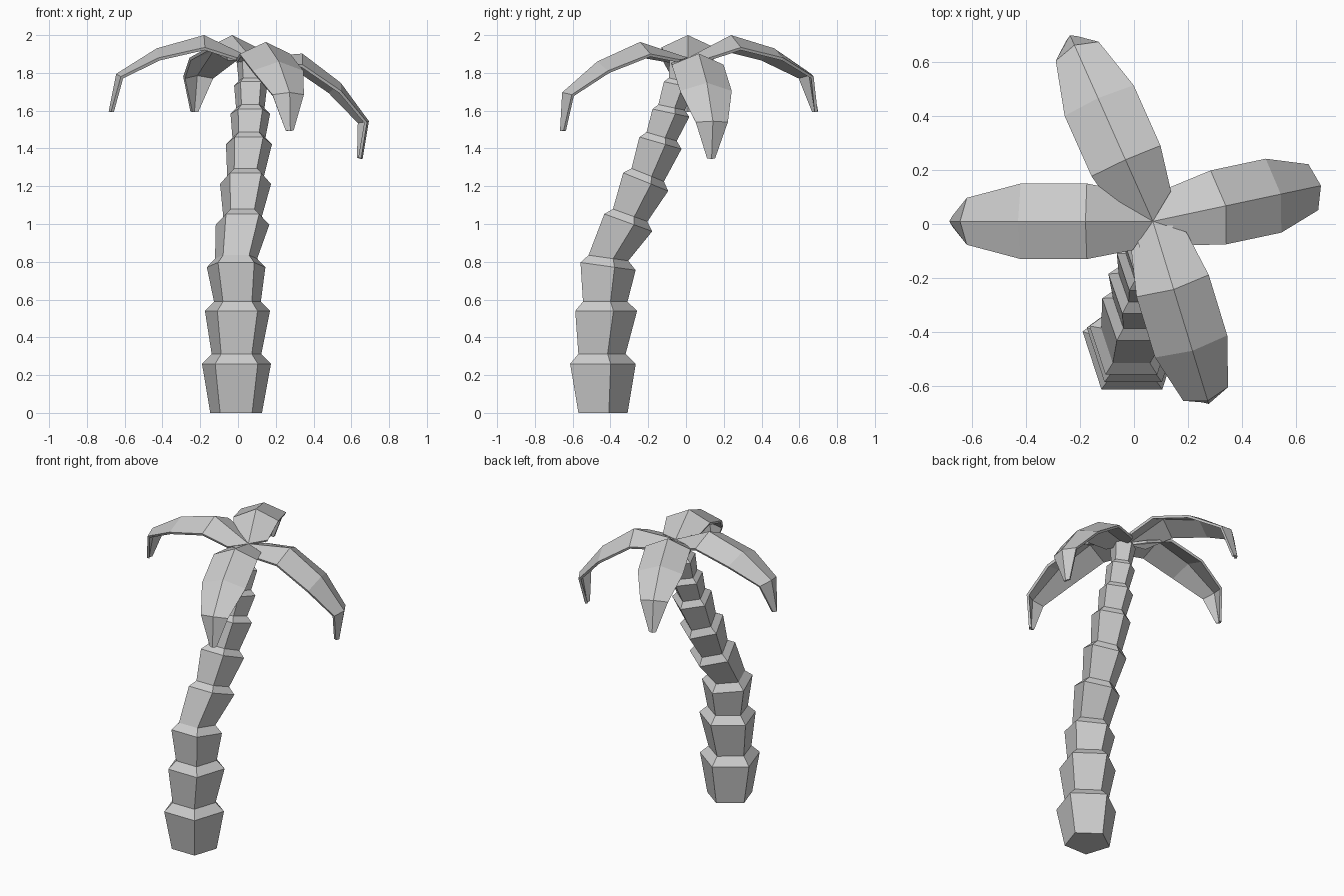
import bpy, bmesh
from math import sin, cos, pi, radians
from mathutils import Matrix, Vector

cube = bpy.data.objects.get("Cube")
if cube:
    bpy.data.objects.remove(cube, do_unlink=True)

grey = bpy.data.materials.new("plain_grey")
grey.use_nodes = True
grey.diffuse_color = (0.6, 0.6, 0.6, 1)
grey.node_tree.nodes["Principled BSDF"].inputs["Base Color"].default_value = (0.6, 0.6, 0.6, 1)


def add_object(name, bm):
    bmesh.ops.recalc_face_normals(bm, faces=bm.faces[:])
    mesh = bpy.data.meshes.new(name)
    bm.to_mesh(mesh)
    bm.free()
    mesh.materials.append(grey)
    obj = bpy.data.objects.new(name, mesh)
    bpy.context.collection.objects.link(obj)
    return obj


# Trunk: five-sided flaring tiers, flat side to the front, leaning back
SIDES = 5


def ring(bm, centre, radius, lean):
    tilt = Matrix.Rotation(-radians(lean), 3, 'X')
    verts = []
    for i in range(SIDES):
        a = pi / 2 + 2 * pi * i / SIDES
        verts.append(bm.verts.new(Vector(centre) + tilt @ Vector((radius * cos(a), radius * sin(a), 0))))
    return verts


# Rim of each tier: x, y, z, radius, lean in degrees
rims = [
    (-0.008, -0.458, 0.26, 0.192, 0),
    (-0.003, -0.44, 0.54, 0.181, 0),
    (-0.01, -0.428, 0.778, 0.163, 8),
    (0.024, -0.319, 1.012, 0.149, 20),
    (0.04, -0.226, 1.228, 0.142, 22),
    (0.058, -0.147, 1.432, 0.128, 16),
    (0.065, -0.09, 1.59, 0.11, 12),
    (0.067, -0.044, 1.738, 0.092, 12),
    (0.07, -0.02, 1.875, 0.083, 8),
]
bm = bmesh.new()
rings = [ring(bm, (-0.01, -0.453, 0), 0.144, 0)]
for x, y, z, r, lean in rims:
    rings.append(ring(bm, (x, y, z), r, lean))
    if z < rims[-1][2]:
        # Narrow neck just above the rim
        step = 0.27 * r
        t = radians(lean)
        rings.append(ring(bm, (x, y + step * sin(t), z + step * cos(t)), 0.72 * r, lean))
for low, high in zip(rings, rings[1:]):
    for i in range(SIDES):
        j = (i + 1) % SIDES
        bm.faces.new((low[i], low[j], high[j], high[i]))
bm.faces.new(rings[0])
bm.faces.new(rings[-1])
add_object("trunk", bm)

# Fronds: arched blades folded along a midrib
ROOT = Vector((0.07, 0.01, 1.88))
midrib = [(0, 0), (0.25, 0.12), (0.5, 0.05), (0.715, -0.085), (0.755, -0.285)]
# Blade edge: distance out, half width, height
edge = [(0.075, 0.107, 0.0), (0.245, 0.14, 0.055), (0.49, 0.14, 0.0),
        (0.69, 0.087, -0.1), (0.742, 0.022, -0.285)]


def add_frond(name, heading, droop):
    bm = bmesh.new()
    rib = [bm.verts.new((x, 0, z)) for x, z in midrib]
    for side in (1, -1):
        rim = [bm.verts.new((x, side * y, z)) for x, y, z in edge]
        for i in range(len(rib) - 1):
            face = [rib[i], rim[i], rim[i + 1], rib[i + 1]]
            bm.faces.new(face[::-side])
    place = (Matrix.Translation(ROOT) @ Matrix.Rotation(radians(heading), 4, 'Z')
             @ Matrix.Rotation(radians(droop), 4, 'Y'))
    bm.transform(place)
    obj = add_object(name, bm)
    # Keep the upper surface in place and thicken the blade underneath
    if obj.data.polygons[2].normal.z < 0:
        obj.data.flip_normals()
    solid = obj.modifiers.new("thickness", 'SOLIDIFY')
    solid.thickness = 0.016
    solid.offset = -1


for name, heading, droop in (("right_frond", 180, 0), ("back_frond", 114, 0),
                             ("left_frond", 12, 21), ("front_frond", -73, 8)):
    add_frond(name, heading, droop)
